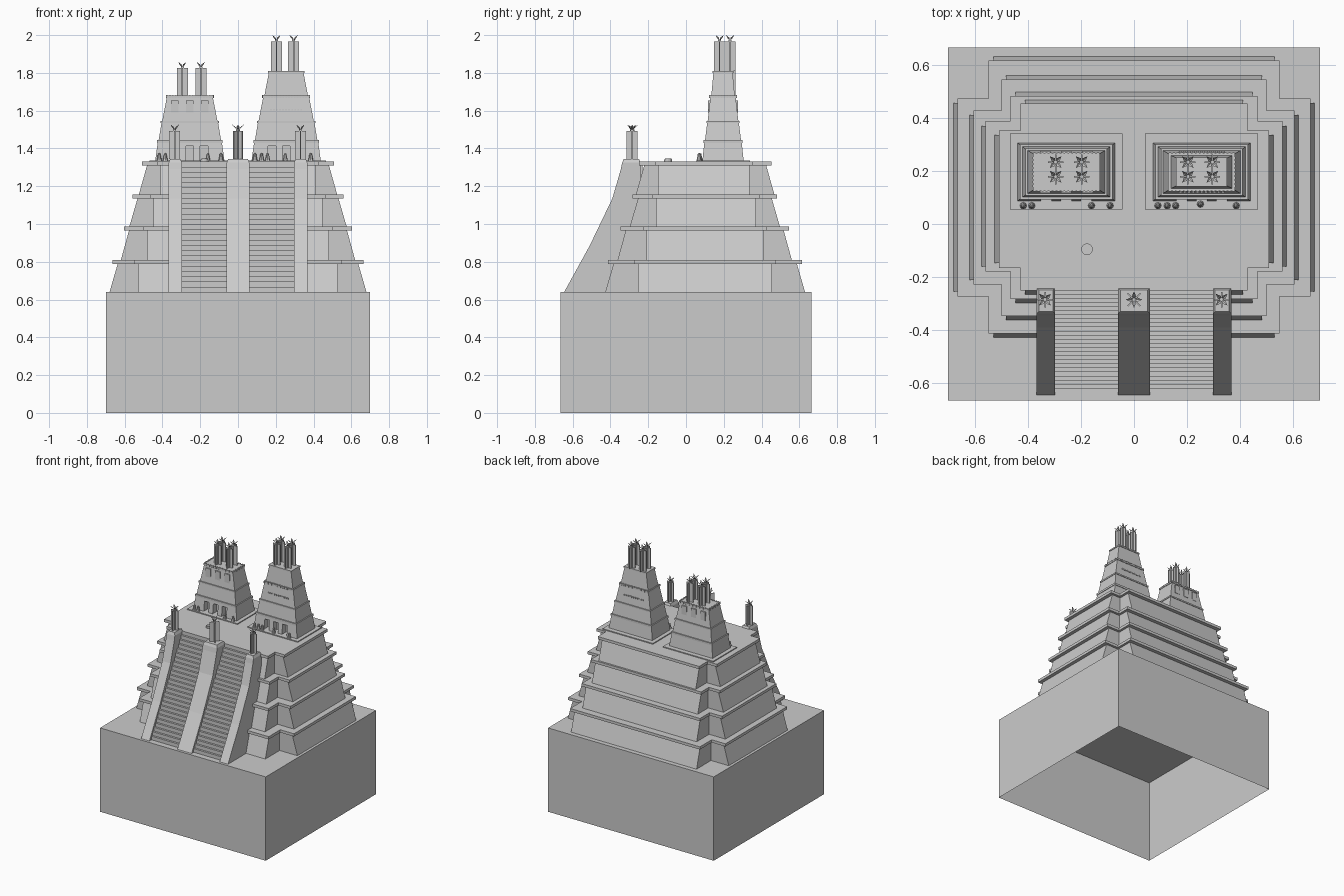
import bpy, bmesh, math
from mathutils import Vector, Matrix

if "Cube" in bpy.data.objects:
    bpy.data.objects.remove(bpy.data.objects["Cube"])


def add_mesh(name, bm):
    bmesh.ops.recalc_face_normals(bm, faces=bm.faces)
    me = bpy.data.meshes.new(name)
    bm.to_mesh(me)
    bm.free()
    ob = bpy.data.objects.new(name, me)
    bpy.context.collection.objects.link(ob)
    return ob


def frustum(bm, c, b, t, z0, z1):
    """Tapered block: centre c, bottom half size b, top half size t."""
    sg = [(-1, -1), (1, -1), (1, 1), (-1, 1)]
    lo = [bm.verts.new((c[0] + i * b[0], c[1] + j * b[1], z0)) for i, j in sg]
    hi = [bm.verts.new((c[0] + i * t[0], c[1] + j * t[1], z1)) for i, j in sg]
    bm.faces.new(lo[::-1])
    bm.faces.new(hi)
    for i in range(4):
        k = (i + 1) % 4
        bm.faces.new((lo[i], lo[k], hi[k], hi[i]))


def box(bm, x0, x1, y0, y1, z0, z1):
    h = ((x1 - x0) / 2, (y1 - y0) / 2)
    frustum(bm, ((x0 + x1) / 2, (y0 + y1) / 2), h, h, z0, z1)


def extrude_profile(bm, pts, x0, x1):
    a = [bm.verts.new((x0, y, z)) for y, z in pts]
    b = [bm.verts.new((x1, y, z)) for y, z in pts]
    bm.faces.new(a)
    bm.faces.new(b[::-1])
    for i in range(len(pts)):
        k = (i + 1) % len(pts)
        bm.faces.new((a[i], b[i], b[k], a[k]))


# Hollow base block, open underneath
bm = bmesh.new()
box(bm, -.7, .7, -.665, .665, 0, .64)
bm.faces.ensure_lookup_table()
bmesh.ops.delete(bm, geom=[bm.faces[0]], context='FACES_ONLY')
add_mesh("base_block", bm)

# Four terraces with notched corners: z0, z1, outer x, arm y range, arm x, outer y range
tiers = [(.64, .81, .68, -.255, .455, .53, -.427, .63),
         (.81, .987, .62, -.21, .41, .482, -.362, .56),
         (.987, 1.156, .575, -.16, .37, .447, -.297, .497),
         (1.156, 1.33, .525, -.147, .335, .41, -.265, .468)]
s, lip = .043, .018
for n, (z0, z1, ox, ay0, ay1, ax, oy0, oy1) in enumerate(tiers):
    zc = z1 - .021
    ac, ah = (0, (ay0 + ay1) / 2), (ay1 - ay0) / 2
    oc, oh = (0, (oy0 + oy1) / 2), (oy1 - oy0) / 2
    bm = bmesh.new()
    frustum(bm, ac, (ox, ah), (ox - s, ah), z0, zc)
    frustum(bm, oc, (ax, oh), (ax, oh - s), z0, zc)
    add_mesh(f"terrace_wall_{n + 1}", bm)
    bm = bmesh.new()
    for c, h in ((ac, (ox - .016, ah + lip)), (oc, (ax + lip, oh - .015))):
        frustum(bm, c, h, h, zc, z1)
    add_mesh(f"terrace_cornice_{n + 1}", bm)

# Twin staircases
steps = 25
prof = [(-.23, .64)]
for i in range(steps):
    y = -.62 + .37 * i / (steps - 1)
    prof += [(y, .64 + .69 * i / steps), (y, .64 + .69 * (i + 1) / steps)]
prof.append((-.23, 1.33))
for name, x0 in (("left", -.298), ("right", .06)):
    bm = bmesh.new()
    extrude_profile(bm, prof, x0, x0 + .238)
    add_mesh(name + "_stairs", bm)

# Ramps flanking the stairs, with cap stones
ramp = [(-.645, .64), (-.51, .885), (-.39, 1.135), (-.345, 1.29),
        (-.338, 1.325), (-.24, 1.325), (-.24, .64)]
for name, x, w in (("left", -.332, .035), ("middle", 0, .06), ("right", .332, .035)):
    bm = bmesh.new()
    extrude_profile(bm, ramp, x - w, x + w)
    frustum(bm, (x, -.289), (w, .049), (w - .009, .04), 1.325, 1.345)
    add_mesh(name + "_ramp", bm)


def standard(name, x, y, z, h, turn=0.0, w=.029):
    """Crossed thin panels with a four-leaf finial."""
    bm = bmesh.new()
    t = .003
    box(bm, -w, w, -t, t, 0, h)
    box(bm, -t, t, -w, w, 0, h)
    box(bm, -.008, .008, -.008, .008, 0, h + .008)
    for k in range(4):
        r = Matrix.Rotation(math.pi / 4 + k * math.pi / 2, 3, 'Z')
        p = [r @ Vector(v) for v in ((0, 0, h), (.013, -.008, h + .02),
                                     (.031, 0, h + .033), (.013, .008, h + .02))]
        v = [bm.verts.new(q) for q in p]
        bm.faces.new(v[:3])
        bm.faces.new((v[0], v[2], v[3]))
    bm.transform(Matrix.Translation((x, y, z)) @ Matrix.Rotation(turn, 4, 'Z'))
    add_mesh(name, bm)


for x in (-.335, 0, .33):
    standard("stair_standard", x, -.285, 1.345, .148,
             0 if x else math.pi / 4, .029 if x else .034)

# Twin temples
levels = [(1.337, 1.43, .183, .109, .17, .099), (1.445, 1.535, .165, .095, .15, .084),
          (1.546, 1.67, .146, .081, .122, .067)]
cy = .196
for side, cx in (("left", -.255), ("right", .255)):
    bm = bmesh.new()
    px = -.468 if side == "left" else .042
    box(bm, px, px + .425, .055, .34, 1.325, 1.337)
    add_mesh(side + "_temple_plinth", bm)

    # Ground level with three doorways
    bm = bmesh.new()
    frustum(bm, (cx, cy), levels[0][2:4], levels[0][4:6], *levels[0][:2])
    hall = add_mesh(side + "_temple_hall", bm)
    bm = bmesh.new()
    for dx in (-.075, 0, .075):
        box(bm, cx + dx - .02, cx + dx + .02, .05, .135, 1.33, 1.412)
    cut = add_mesh(side + "_door_cutter", bm)
    cut.hide_render = True
    cut.hide_set(True)
    mod = hall.modifiers.new("doors", 'BOOLEAN')
    mod.operation, mod.solver, mod.object = 'DIFFERENCE', 'EXACT', cut

    # Upper levels and cornices
    bm = bmesh.new()
    tops = levels + ([(1.68, 1.8, .115, .062, .092, .051)] if side == "right" else [])
    for i, (z0, z1, bx, by, tx, ty) in enumerate(tops):
        if i:
            frustum(bm, (cx, cy), (bx, by), (tx, ty), z0, z1)
        zt = z1 + (.015, .011, .010, .010)[i]
        frustum(bm, (cx, cy), (tx + .004, ty + .004), (tx + .004, ty + .004), z1, zt)
    add_mesh(side + "_temple_tower", bm)

    # Row of studs around the crown
    bm = bmesh.new()
    for i in range(17):
        for e in (-1, 1):
            x, y = cx - .12 + .015 * i, cy + e * .068
            box(bm, x - .004, x + .004, y - .005, y + .005, 1.668, 1.684)
    for i in range(8):
        for e in (-1, 1):
            x, y = cx + e * .122, cy - .053 + .015 * i
            box(bm, x - .005, x + .005, y - .004, y + .004, 1.668, 1.684)
    add_mesh(side + "_crown_studs", bm)

    # Raised wall panels (left) or stud bands (right)
    bm = bmesh.new()
    n, hw, z0, z1 = (3, .02, 1.59, 1.655) if side == "left" else (11, .005, 1.6, 1.61)
    for i in range(n):
        x = cx - .08 + .16 * i / (n - 1)
        for e in (-1, 1):
            box(bm, x - hw, x + hw, cy + e * .073 - .006, cy + e * .073 + .006, z0, z1)
    add_mesh(side + "_wall_panels", bm)

    # Roof standards
    z, h = (1.68, .145) if side == "left" else (1.81, .157)
    for x in ((-.295, -.197) if side == "left" else (.203, .295)):
        for y in (.178, .233):
            standard(side + "_roof_standard", x, y, z, h)

# Small statues in front of the temples
for x in (-.417, -.385, -.16, -.09, .09, .125, .157, .25, .385):
    bm = bmesh.new()
    y = .075 if x == .25 else .069
    bmesh.ops.create_cone(bm, cap_ends=True, segments=8, radius1=.013, radius2=.008,
                          depth=.025, matrix=Matrix.Translation((x, y, 1.3495)))
    bmesh.ops.create_icosphere(bm, subdivisions=1, radius=.009,
                               matrix=Matrix.Translation((x, y, 1.367)))
    add_mesh("statue", bm)

# Round altar drum with a rim
bm = bmesh.new()
for r, z, d in ((.022, 1.336, .012), (.017, 1.34, .012)):
    bmesh.ops.create_cone(bm, cap_ends=True, segments=12, radius1=r, radius2=r,
                          depth=d, matrix=Matrix.Translation((-.177, -.095, z)))
add_mesh("round_altar", bm)
